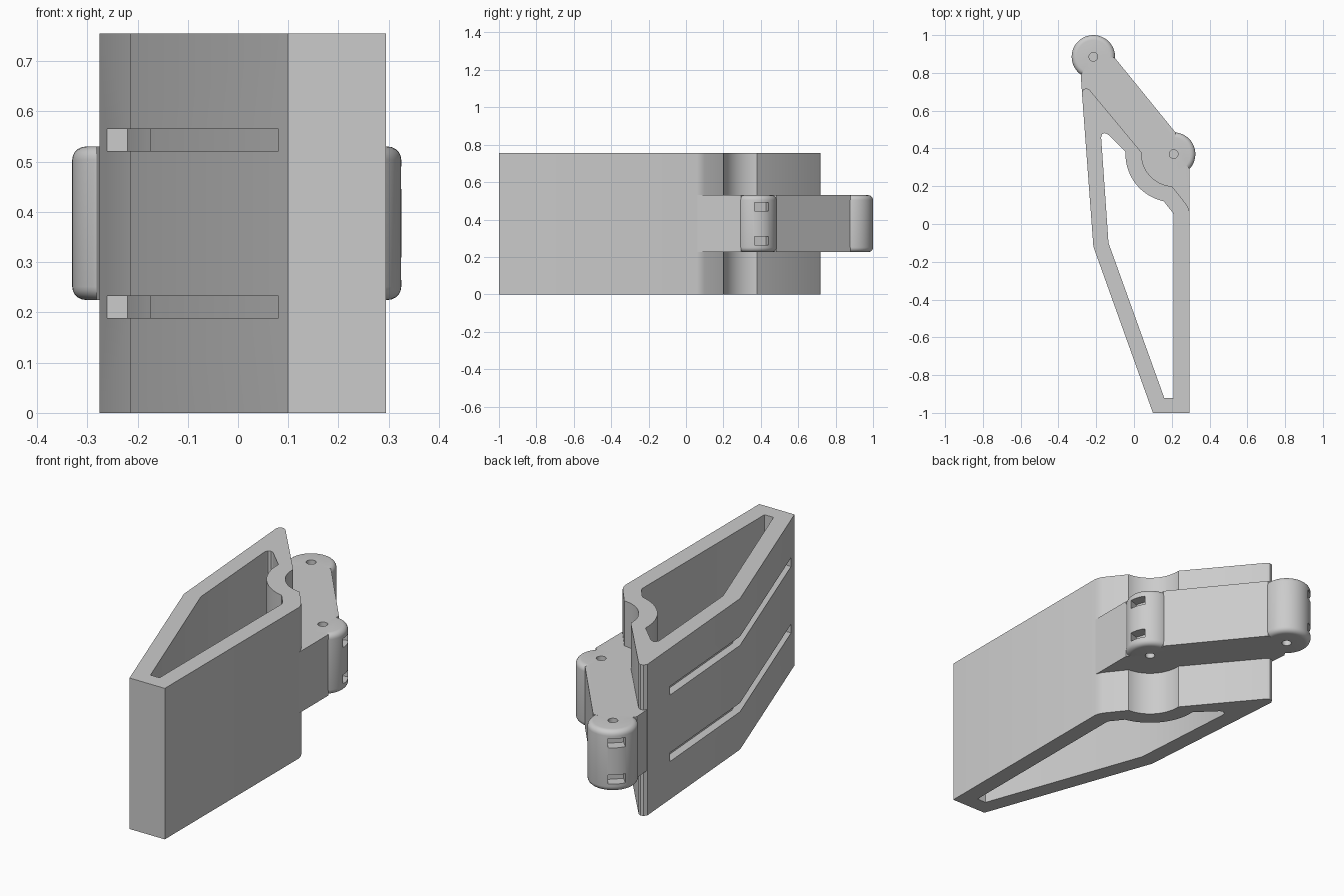
import bpy, bmesh
from math import cos, sin, radians
from mathutils import Matrix, Vector

cube = bpy.data.objects.get("Cube")
if cube:
    bpy.data.objects.remove(cube)

grey = bpy.data.materials.new("light grey")
grey.use_nodes = True
grey.diffuse_color = (0.6, 0.6, 0.6, 1)
grey.node_tree.nodes["Principled BSDF"].inputs["Base Color"].default_value = (0.6, 0.6, 0.6, 1)

HEIGHT = 0.755
ARM_LOW, ARM_HIGH = 0.225, 0.53
NEAR, FAR = (0.21, 0.37), (-0.215, 0.885)   # hinge axes
BARREL_R = 0.115


def make(name, bm):
    bmesh.ops.recalc_face_normals(bm, faces=bm.faces)
    mesh = bpy.data.meshes.new(name)
    bm.to_mesh(mesh)
    bm.free()
    mesh.materials.append(grey)
    ob = bpy.data.objects.new(name, mesh)
    bpy.context.collection.objects.link(ob)
    return ob


def prism(name, outline, low, high):
    bm = bmesh.new()
    face = bm.faces.new([bm.verts.new((x, y, low)) for x, y in outline])
    top = bmesh.ops.extrude_face_region(bm, geom=[face])["geom"]
    bmesh.ops.translate(bm, vec=(0, 0, high - low),
                        verts=[v for v in top if isinstance(v, bmesh.types.BMVert)])
    return make(name, bm)


def arc(center, radius, start, end, steps=24):
    angles = [radians(start + (end - start) * i / steps) for i in range(steps + 1)]
    return [(center[0] + radius * cos(a), center[1] + radius * sin(a)) for a in angles]


def cylinder(name, center, radius, low, high, rounding=0):
    bm = bmesh.new()
    place = Matrix.Translation((*center, (low + high) / 2))
    bmesh.ops.create_cone(bm, cap_ends=True, segments=48, radius1=radius,
                          radius2=radius, depth=high - low, matrix=place)
    if rounding:
        rims = [e for e in bm.edges if abs(e.verts[0].co.z - e.verts[1].co.z) < 0.001]
        bmesh.ops.bevel(bm, geom=rims, offset=rounding, segments=5,
                        profile=0.5, affect='EDGES')
    return make(name, bm)


def block(name, center, size, angle):
    bm = bmesh.new()
    place = (Matrix.Translation(center) @ Matrix.Rotation(radians(angle), 4, 'Z')
             @ Matrix.Diagonal((*size, 1)))
    bmesh.ops.create_cube(bm, size=1, matrix=place)
    return make(name, bm)


def combine(target, others, operation):
    for other in others:
        mod = target.modifiers.new(operation.lower(), 'BOOLEAN')
        mod.operation, mod.object, mod.solver = operation, other, 'EXACT'
    bpy.context.view_layer.update()
    result = target.evaluated_get(bpy.context.evaluated_depsgraph_get())
    mesh = bpy.data.meshes.new_from_object(result)
    target.modifiers.clear()
    target.data = mesh


# Hollow shell with a concave seat around the near hinge
shell = prism("shell", [(0.10, -1), (0.295, -1), (0.295, 0.06), (0.29, 0.08), (0.28, 0.10)]
              + arc(NEAR, 0.17, -93, -183)
              + [(-0.235, 0.71), (-0.25, 0.718), (-0.265, 0.715), (-0.276, 0.70),
                 (-0.215, -0.12)], 0, HEIGHT)

cavity = prism("cavity_cutter", [(0.16, -0.92), (0.21, -0.92), (0.21, 0.045), (0.205, 0.06)]
               + arc(NEAR, 0.255, -102, -183)
               + [(-0.14, 0.476), (-0.155, 0.481), (-0.168, 0.477), (-0.174, 0.46),
                  (-0.135, -0.10)], -0.1, HEIGHT + 0.1)

# Strap grooves along the outer wall
groove_line = [(-0.4, 0.5), (-0.22, 0.5), (-0.175, -0.113), (0.12, -0.945),
               (-0.05, -0.945), (-0.4, -0.12)]
grooves = [prism("groove_cutter", groove_line, z, z + 0.044) for z in (0.189, 0.521)]
combine(shell, [cavity] + grooves, 'DIFFERENCE')

# Hinge arm with two rounded barrels
arm = prism("hinge_arm", [(0.2945, 0), (0.2945, 0.293), NEAR, (0.22, 0.484),
                          (-0.102, 0.88), FAR, (-0.282, 0.79), (-0.2755, 0.70),
                          (-0.25, 0.66), (-0.15, 0.45), (0.1, 0)], ARM_LOW, ARM_HIGH)
barrels = [cylinder("barrel", c, BARREL_R, ARM_LOW, ARM_HIGH, 0.026) for c in (NEAR, FAR)]
combine(arm, barrels, 'UNION')

# Pin holes and small strap slots in the barrels
cuts = [cavity]
for center, angle in ((NEAR, 18), (FAR, 134)):
    for low, high in ((ARM_LOW - 0.05, ARM_LOW + 0.06), (ARM_HIGH - 0.06, ARM_HIGH + 0.05)):
        cuts.append(cylinder("pin_cutter", center, 0.023, low, high))
    out = Vector((cos(radians(angle)), sin(radians(angle)), 0)) * 0.11
    for z in (0.287, 0.468):
        cuts.append(block("slot_cutter", Vector((*center, z)) + out,
                          (0.1, 0.08, 0.045), angle))
combine(arm, cuts, 'DIFFERENCE')

for helper in grooves + barrels + cuts:
    bpy.data.objects.remove(helper)

# Smooth curves, sharp edges
bpy.ops.object.select_all(action='DESELECT')
for ob in (shell, arm):
    ob.select_set(True)
bpy.context.view_layer.objects.active = shell
bpy.ops.object.shade_smooth_by_angle(angle=radians(25))
